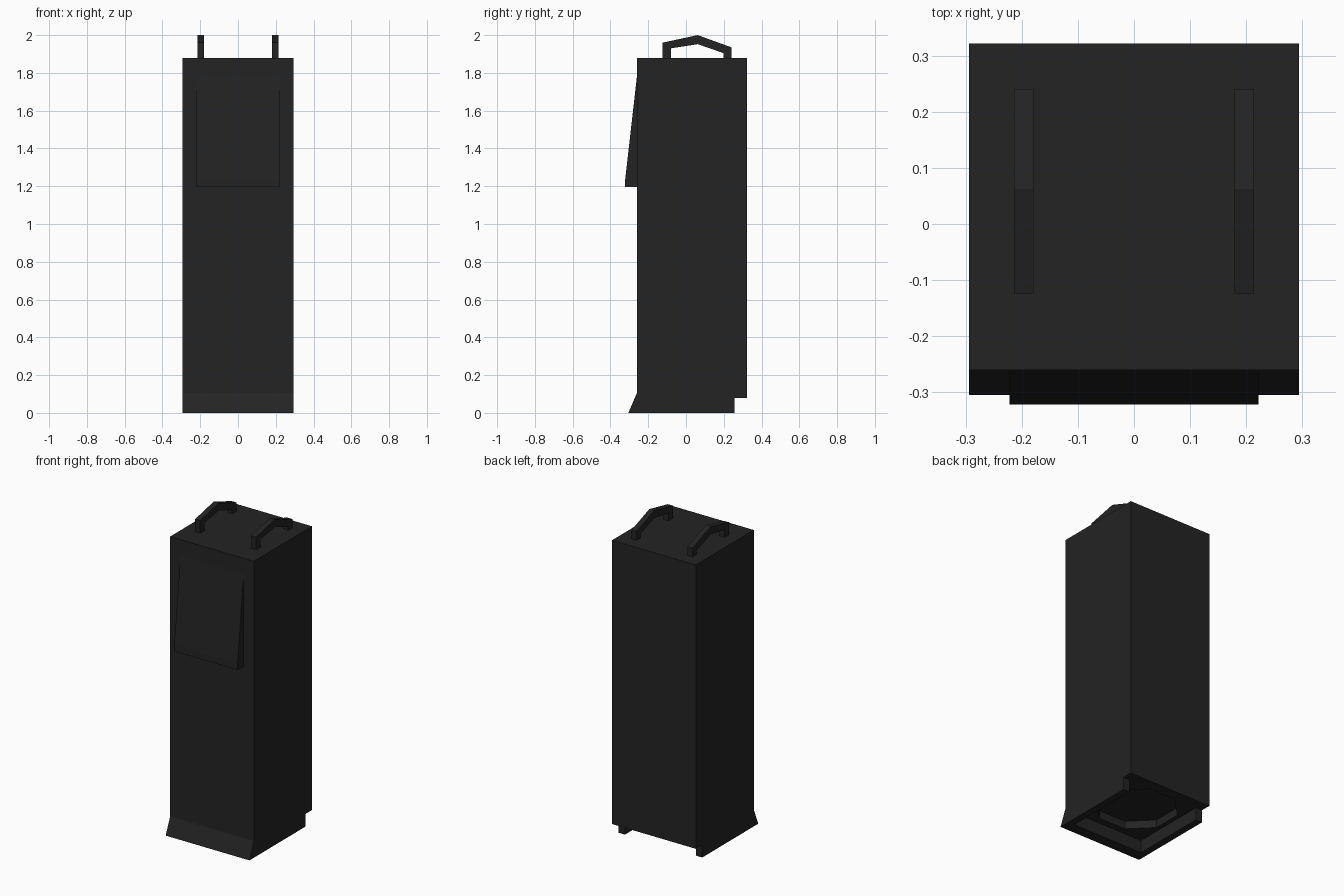
import bpy
import bmesh
import math

cube = bpy.data.objects.get("Cube")
if cube:
    bpy.data.objects.remove(cube, do_unlink=True)

black = bpy.data.materials.new("matte_black")
black.use_nodes = True
colour = (0.017, 0.017, 0.017, 1)
black.diffuse_color = colour
shader = black.node_tree.nodes["Principled BSDF"]
shader.inputs["Base Color"].default_value = colour
shader.inputs["Roughness"].default_value = 0.8


def prism(name, outline, depth, place):
    """Extrude a 2D outline; place maps (u, v, w) to x, y, z."""
    bm = bmesh.new()
    ends = [[bm.verts.new(place(u, v, w)) for u, v in outline] for w in depth]
    bm.faces.new(ends[0])
    bm.faces.new(ends[1][::-1])
    n = len(outline)
    for i in range(n):
        j = (i + 1) % n
        bm.faces.new((ends[0][i], ends[1][i], ends[1][j], ends[0][j]))
    bmesh.ops.recalc_face_normals(bm, faces=bm.faces)
    mesh = bpy.data.meshes.new(name)
    bm.to_mesh(mesh)
    bm.free()
    mesh.materials.append(black)
    obj = bpy.data.objects.new(name, mesh)
    bpy.context.collection.objects.link(obj)
    return obj


def across(name, outline, x0, x1):
    """Side profile in (y, z) extruded along x."""
    return prism(name, outline, (x0, x1), lambda u, v, w: (w, u, v))


HALF = 0.294
FRONT, BACK = -0.26, 0.322
FLOOR = 0.08

# Cabinet with the flared front toe
body = across("cabinet", [
    (FRONT, 1.88), (FRONT, 0.105), (-0.305, 0), (-0.235, 0),
    (-0.235, FLOOR), (BACK, FLOOR), (BACK, 1.88)], -HALF, HALF)

# Octagonal recess in the underside
octagon = []
for i in range(8):
    a = math.radians(22.5 + 45 * i)
    octagon.append((0.24 * math.cos(a), 0.03 + 0.24 * math.sin(a)))
cutter = prism("recess_cutter", octagon, (0.03, FLOOR + 0.05), lambda u, v, w: (u, v, w))
cutter.hide_render = True
cut = body.modifiers.new("recess", 'BOOLEAN')
cut.operation = 'DIFFERENCE'
cut.solver = 'EXACT'
cut.object = cutter
bpy.context.view_layer.objects.active = body
bpy.ops.object.modifier_apply(modifier=cut.name)
bpy.data.objects.remove(cutter, do_unlink=True)

# Sloping front hatch
across("front_hatch", [
    (FRONT, 1.78), (-0.322, 1.235), (-0.322, 1.195), (FRONT, 1.195)], -0.222, 0.222)

# Side runners and peaked top handles
handle = [
    (-0.124, 1.88), (-0.124, 1.96), (0.062, 2.0), (0.241, 1.935), (0.241, 1.88),
    (0.198, 1.88), (0.198, 1.905), (0.062, 1.952), (-0.08, 1.93), (-0.08, 1.88)]
runner = [(-0.235, 0), (0.257, 0), (0.257, FLOOR), (-0.235, FLOOR)]
for side, s in (("left", 1), ("right", -1)):
    across(side + "_runner", runner, s * 0.249, s * HALF)
    across(side + "_handle", handle, s * 0.179, s * 0.214)
